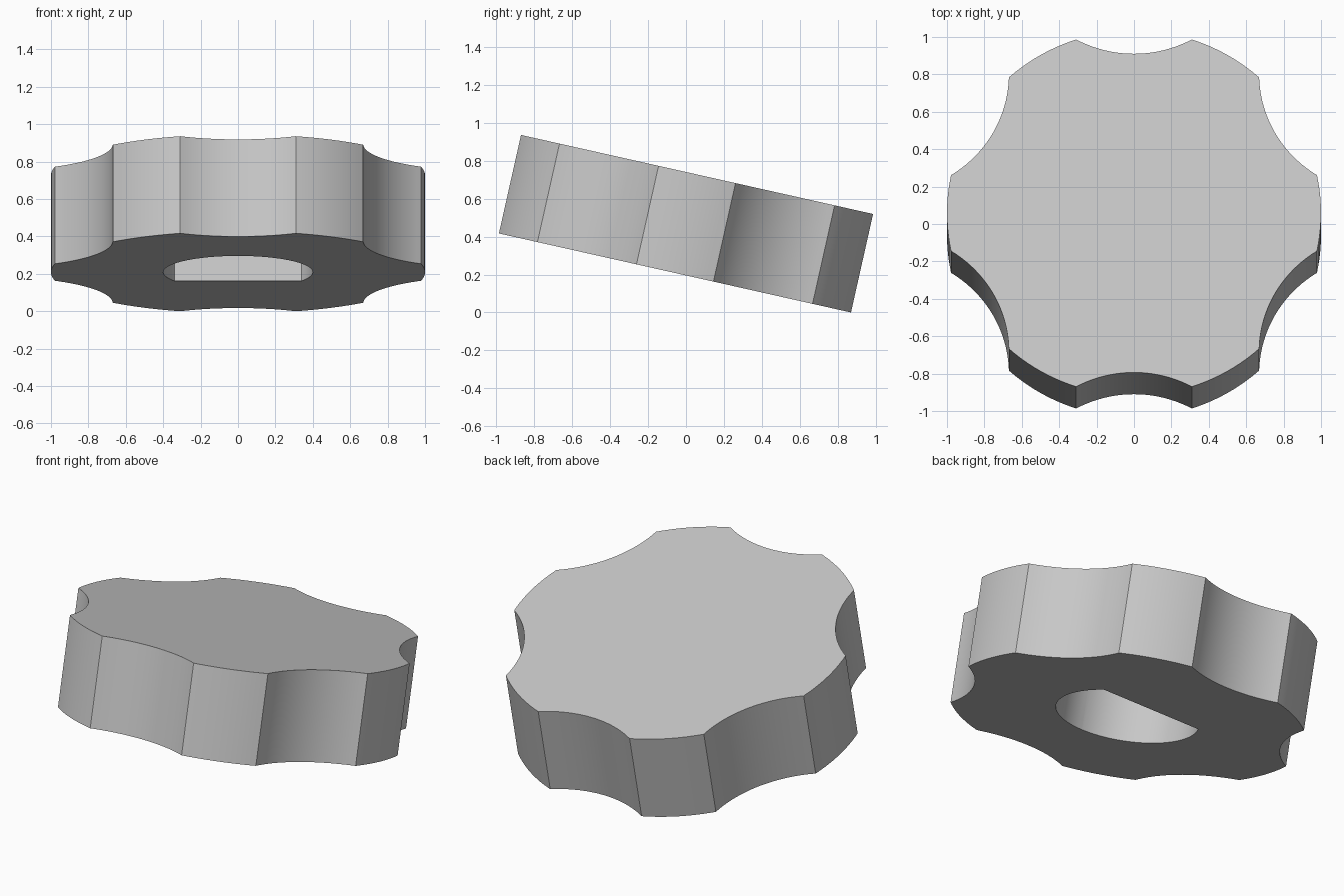
import bpy, bmesh
from math import cos, sin, asin, sqrt, radians, pi

cube = bpy.data.objects.get("Cube")
if cube:
    bpy.data.objects.remove(cube, do_unlink=True)

HEIGHT = 0.532
TILT = radians(-12.65)
LIFT = 0.468
LOBES = 6
LOBE_HALF = radians(12)
FLUTE_R = 0.651
FLUTE_DIST = 1.524
BORE_R = 0.4
BORE_FLAT = 0.21
BORE_DEPTH = 0.42

grey = bpy.data.materials.new("light_grey")
grey.use_nodes = True
grey.diffuse_color = (0.58, 0.58, 0.58, 1)
grey.node_tree.nodes["Principled BSDF"].inputs["Base Color"].default_value = (0.58, 0.58, 0.58, 1)


def arc(cx, cy, r, a0, a1, steps):
    """Points along an arc, without the last one."""
    return [(cx + r * cos(a0 + (a1 - a0) * i / steps),
             cy + r * sin(a0 + (a1 - a0) * i / steps)) for i in range(steps)]


def prism(name, outline, z0, z1):
    """Extrude a closed outline from z0 to z1 and tilt it into place."""
    bm = bmesh.new()
    base = bm.faces.new([bm.verts.new((x, y, z0)) for x, y in outline])
    new = bmesh.ops.extrude_face_region(bm, geom=[base])["geom"]
    bmesh.ops.translate(bm, vec=(0, 0, z1 - z0),
                        verts=[v for v in new if isinstance(v, bmesh.types.BMVert)])
    bmesh.ops.recalc_face_normals(bm, faces=bm.faces)
    mesh = bpy.data.meshes.new(name)
    bm.to_mesh(mesh)
    bm.free()
    mesh.materials.append(grey)
    obj = bpy.data.objects.new(name, mesh)
    obj.location = (0, 0, LIFT)
    obj.rotation_euler = (TILT, 0, 0)
    bpy.context.collection.objects.link(obj)
    return obj


# Knob body: round lobes alternating with concave finger flutes
outline = []
half = asin(sin(pi / LOBES - LOBE_HALF) / FLUTE_R)
for k in range(LOBES):
    a = k * 2 * pi / LOBES
    outline += arc(0, 0, 1, a - LOBE_HALF, a + LOBE_HALF, 10)
    f = a + pi / LOBES
    outline += arc(FLUTE_DIST * cos(f), FLUTE_DIST * sin(f), FLUTE_R,
                   f + pi + half, f + pi - half, 20)
knob = prism("knob_body", outline, -HEIGHT / 2, HEIGHT / 2)

# Blind D-shaped shaft bore in the underside
a = asin(BORE_FLAT / BORE_R)
d_shape = arc(0, 0, BORE_R, pi - a, 2 * pi + a, 56)
d_shape.append((sqrt(BORE_R ** 2 - BORE_FLAT ** 2), BORE_FLAT))
cutter = prism("shaft_bore_cutter", d_shape, -HEIGHT / 2 - 0.1, -HEIGHT / 2 + BORE_DEPTH)
cutter.hide_render = True

cut = knob.modifiers.new("shaft_bore", "BOOLEAN")
cut.operation = "DIFFERENCE"
cut.solver = "EXACT"
cut.object = cutter

bpy.ops.object.select_all(action="DESELECT")
knob.select_set(True)
bpy.context.view_layer.objects.active = knob
bpy.context.view_layer.update()
bpy.ops.object.modifier_apply(modifier=cut.name)
bpy.data.objects.remove(cutter, do_unlink=True)

# Smooth walls, crisp rims and ridges
bpy.ops.object.shade_smooth_by_angle(angle=radians(25))
